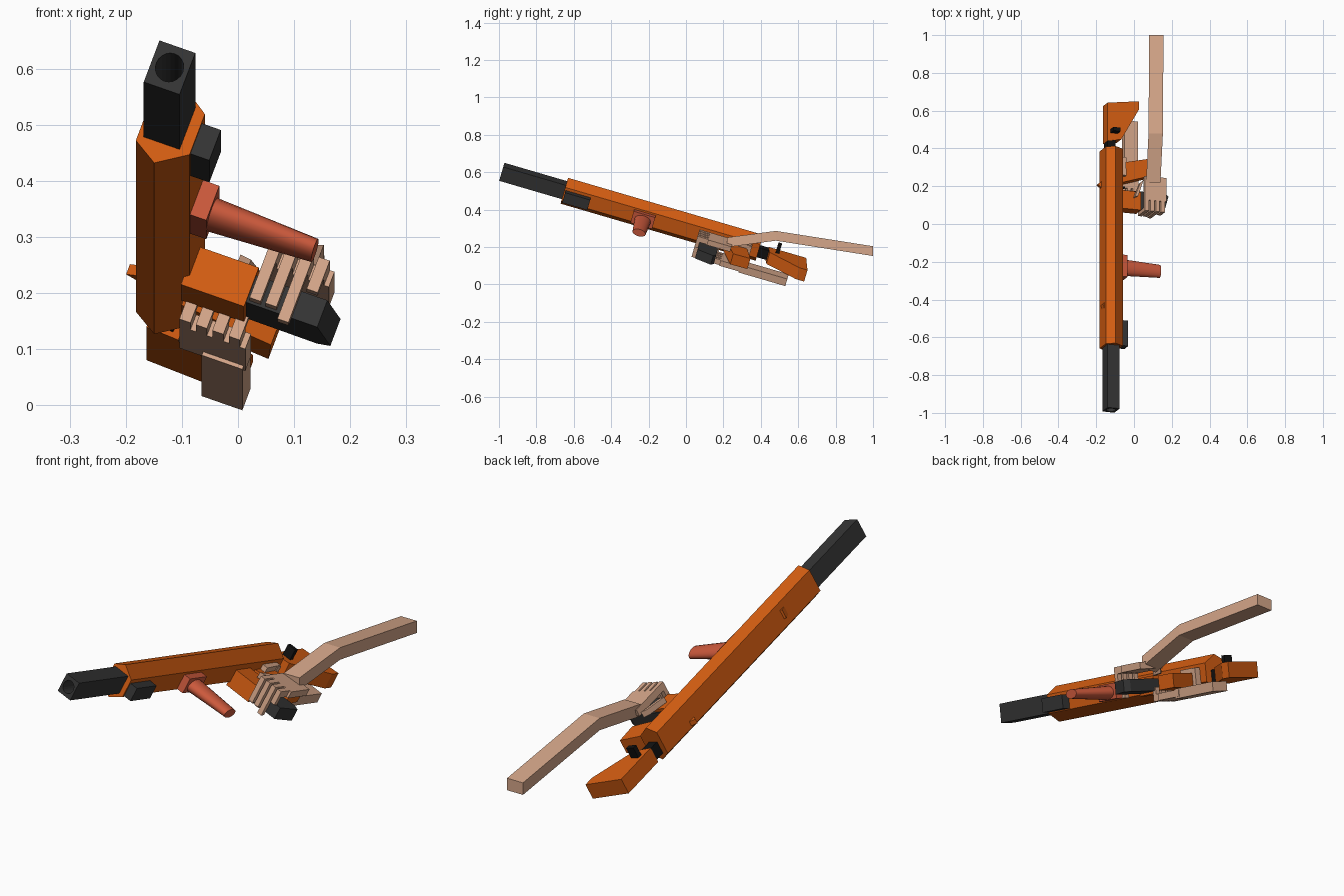
import bpy, bmesh, math
from mathutils import Vector

cube = bpy.data.objects.get("Cube")
if cube:
    bpy.data.objects.remove(cube, do_unlink=True)


def material(name, rgb):
    m = bpy.data.materials.new(name)
    m.use_nodes = True
    m.diffuse_color = (*rgb, 1)
    m.node_tree.nodes["Principled BSDF"].inputs["Base Color"].default_value = (*rgb, 1)
    return m


ORANGE = material("orange", (0.66, 0.11, 0.006))
RED = material("red_orange", (0.60, 0.10, 0.045))
DARK = material("dark_grey", (0.035, 0.035, 0.035))
BLACK = material("black", (0.006, 0.006, 0.006))
SKIN = material("skin", (0.66, 0.38, 0.25))

# Tilted frame: along = rearward, down = under side of the body, side = across
PITCH, ROLL = math.radians(16.3), math.radians(20)
ACROSS = Vector((1, 0, 0))
LIFT = Vector((0, math.sin(PITCH), math.cos(PITCH)))
ALONG = Vector((0, math.cos(PITCH), -math.sin(PITCH)))
DOWN = ACROSS * math.cos(ROLL) - LIFT * math.sin(ROLL)
SIDE = ACROSS * math.sin(ROLL) + LIFT * math.cos(ROLL)
ORIGIN = Vector((-0.122, 0, 0.314))


def place(t, d, s):
    return ORIGIN + ALONG * t + DOWN * d + SIDE * s


def loft(name, rings, mat):
    """Skin a solid through rings of points and cap both ends."""
    bm = bmesh.new()
    loops = [[bm.verts.new(p) for p in ring] for ring in rings]
    n = len(loops[0])
    for a, b in zip(loops, loops[1:]):
        for i in range(n):
            j = (i + 1) % n
            bm.faces.new((a[i], a[j], b[j], b[i]))
    bm.faces.new(loops[0])
    bm.faces.new(loops[-1])
    bmesh.ops.recalc_face_normals(bm, faces=bm.faces)
    mesh = bpy.data.meshes.new(name)
    bm.to_mesh(mesh)
    bm.free()
    mesh.materials.append(mat)
    ob = bpy.data.objects.new(name, mesh)
    bpy.context.collection.objects.link(ob)
    return ob


def slab(name, profile, s0, s1, mat):
    """Extrude an (along, down) profile across the side direction."""
    return loft(name, [[place(t, d, s) for t, d in profile] for s in (s0, s1)], mat)


def box(name, t, d, s, mat):
    return slab(name, [(t[0], d[0]), (t[1], d[0]), (t[1], d[1]), (t[0], d[1])], *s, mat)


# Main body: six-sided tube
section = [(-0.045, -0.052), (0.0, -0.08), (0.054, -0.044),
           (0.054, 0.036), (0.0, 0.073), (-0.045, 0.048)]
loft("body", [[place(t, d, s) for d, s in section] for t in (-0.677, 0.41)], ORANGE)

# Barrel with a drilled bore
barrel = box("barrel", (-1.026, -0.66), (-0.034, 0.034), (-0.041, 0.041), DARK)
bore = [[place(t, 0.025 * math.cos(a), 0.027 * math.sin(a))
         for a in (math.tau * k / 20 for k in range(20))] for t in (-1.1, -0.8)]
cutter = loft("bore_cutter", bore, DARK)
cutter.hide_render = True
cut = barrel.modifiers.new("bore", "BOOLEAN")
cut.object = cutter
cut.solver = "EXACT"
bpy.context.view_layer.objects.active = barrel
bpy.ops.object.modifier_apply(modifier=cut.name)
bpy.data.objects.remove(cutter, do_unlink=True)

# Small sights on the upper face
slab("rear_sight", [(0.20, -0.04), (0.24, -0.04), (0.22, -0.066)], -0.045, -0.025, ORANGE)
slab("front_sight", [(-0.49, -0.04), (-0.44, -0.04), (-0.45, -0.052)], -0.02, 0.02, ORANGE)

# Stock and its connector
box("stock_connector", (0.40, 0.48), (-0.02, 0.025), (-0.05, 0.005), BLACK)
slab("stock", [(0.455, -0.022), (0.665, -0.022), (0.69, 0.155), (0.645, 0.155), (0.47, 0.055)],
     -0.06, 0.008, ORANGE)
box("stock_lever", (0.50, 0.52), (-0.005, 0.035), (0.0, 0.055), BLACK)

# Underside parts
box("side_rail", (-0.67, -0.53), (0.05, 0.09), (-0.04, 0.02), DARK)
box("magazine_well", (0.09, 0.19), (0.045, 0.165), (-0.065, 0.012), ORANGE)
slab("magazine", [(0.095, 0.13), (0.195, 0.13), (0.20, 0.30), (0.185, 0.325), (0.095, 0.30)],
     -0.055, -0.002, DARK)
slab("rear_grip", [(0.23, 0.045), (0.34, 0.045), (0.38, 0.21), (0.285, 0.215)],
     -0.062, 0.0, ORANGE)
slab("trigger", [(0.215, 0.05), (0.225, 0.05), (0.22, 0.085), (0.21, 0.085)],
     -0.035, -0.02, BLACK)

# Front grip: base plate and rounded tapering handle
box("front_grip_base", (-0.29, -0.17), (0.045, 0.085), (-0.042, 0.026), RED)
handle = loft("front_grip", [[place(-0.23 + w * math.cos(a), d, -0.012 + h * math.sin(a))
              for a in (math.tau * k / 16 for k in range(16))]
              for d, w, h in ((0.08, 0.045, 0.03), (0.28, 0.036, 0.02))], RED)
bpy.context.view_layer.objects.active = handle
handle.select_set(True)
bpy.ops.object.shade_smooth_by_angle(angle=math.radians(40))
handle.select_set(False)

# Upper arm piece: bent forearm
arm_path = [(0.102, 0.22, 0.225), (0.115, 0.48, 0.26), (0.118, 1.0, 0.178)]
loft("left_forearm", [[Vector((x + u * 0.038, y, z + v * 0.026))
     for u, v in ((-1, -1), (1, -1), (1, 1), (-1, 1))] for x, y, z in arm_path], SKIN)


def hand(prefix, palm_t, palm_d, s_palm, s_tip, finger_t, tips):
    """Palm slab with four fingers that bend round the front of the held part."""
    s_out = s_palm[1] if abs(s_palm[1]) > abs(s_palm[0]) else s_palm[0]
    box(prefix + "_palm", palm_t, palm_d, sorted(s_palm), SKIN)
    pitch = (palm_d[1] - palm_d[0]) / 4
    for i in range(4):
        d = (palm_d[0] + i * pitch, palm_d[0] + i * pitch + 0.021)
        box(f"{prefix}_knuckle_{i + 1}", (finger_t, palm_t[0] + 0.01), d, sorted(s_palm), SKIN)
        box(f"{prefix}_finger_{i + 1}", (finger_t, finger_t + 0.02), d,
            sorted((s_out, s_tip + tips[i])), SKIN)


# Hand over the magazine
hand("left", (0.135, 0.265), (0.17, 0.29), (0.033, 0.063), -0.05, 0.075, (0, 0.0, -0.02, 0.05))
slab("left_thumb", [(0.23, 0.15), (0.25, 0.17), (0.16, 0.14), (0.15, 0.12)], 0.015, 0.04, SKIN)

# Hand round the rear grip, with its straight forearm
hand("right", (0.23, 0.37), (0.055, 0.18), (-0.07, -0.1), -0.02, 0.185, (0, -0.015, -0.01, -0.02))
box("right_forearm", (0.34, 0.60), (0.10, 0.177), (-0.107, -0.065), SKIN)
box("right_thumb", (0.345, 0.37), (0.05, 0.08), (-0.09, 0.02), SKIN)
slab("right_thumb_tip", [(0.27, 0.055), (0.37, 0.05), (0.37, 0.075), (0.27, 0.08)],
     0.0, 0.022, SKIN)
